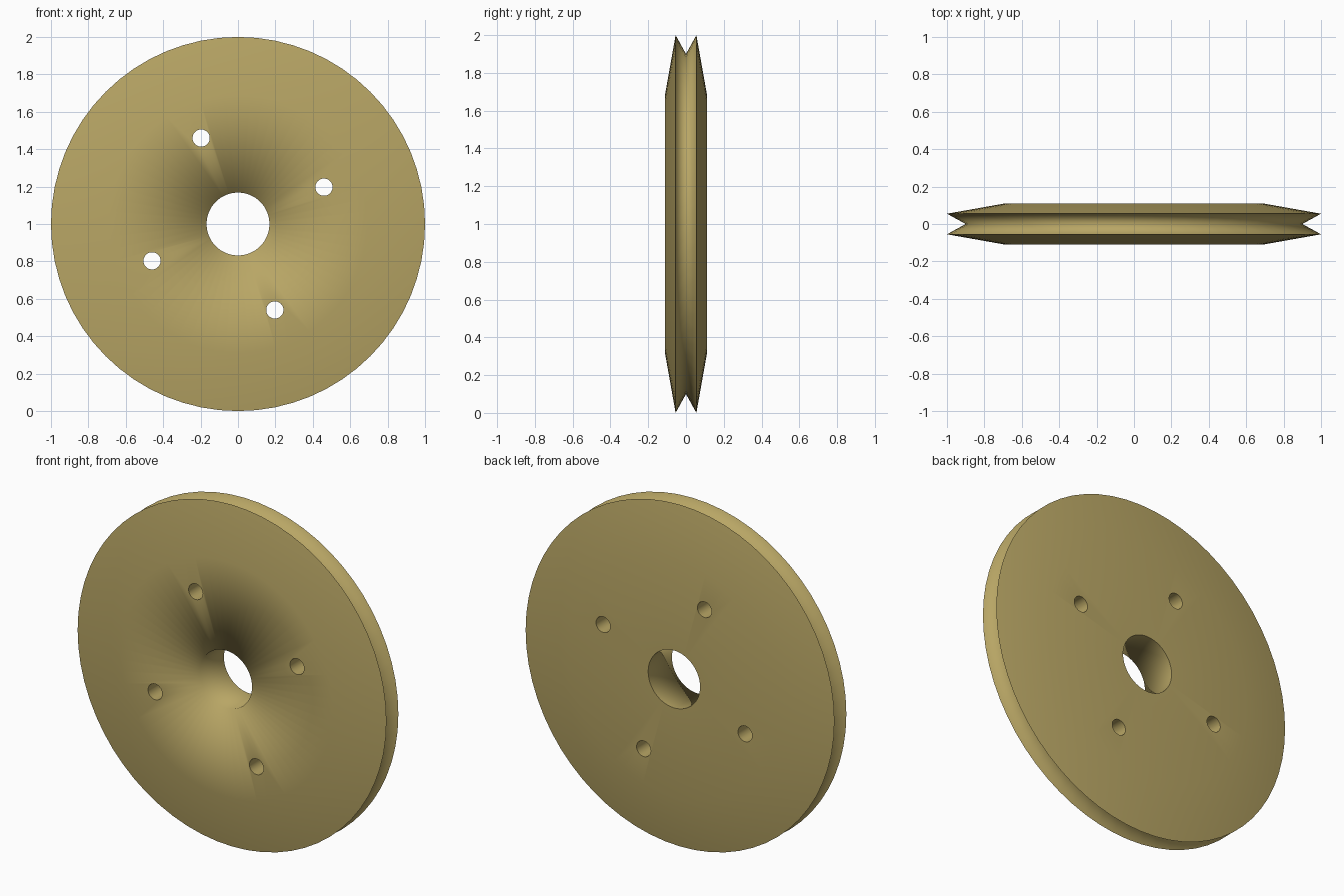
import bpy, bmesh, math
from mathutils import Matrix, Vector

if "Cube" in bpy.data.objects:
    bpy.data.objects.remove(bpy.data.objects["Cube"])

SEGMENTS = 64
BORE = 0.168
# closed (radius, y) profile: bore, flat faces, tapered rims, V groove
PROFILE = [(BORE, -0.11), (0.69, -0.11), (1.0, -0.055), (0.90, 0.0),
           (1.0, 0.055), (0.69, 0.11), (BORE, 0.11)]


def link(bm, name):
    bmesh.ops.recalc_face_normals(bm, faces=bm.faces)
    mesh = bpy.data.meshes.new(name)
    bm.to_mesh(mesh)
    bm.free()
    obj = bpy.data.objects.new(name, mesh)
    bpy.context.collection.objects.link(obj)
    return obj


# grooved wheel, revolved about the y axis
bm = bmesh.new()
rings = []
for i in range(SEGMENTS):
    a = 2 * math.pi * i / SEGMENTS
    rings.append([bm.verts.new((r * math.cos(a), y, 1 + r * math.sin(a))) for r, y in PROFILE])
for i, ring in enumerate(rings):
    nxt = rings[(i + 1) % SEGMENTS]
    for j in range(len(PROFILE)):
        k = (j + 1) % len(PROFILE)
        bm.faces.new((ring[j], ring[k], nxt[k], nxt[j]))
wheel = link(bm, "pulley_wheel")

# four bolt hole cutters
bm = bmesh.new()
for i in range(4):
    a = math.radians(23.2 + 90 * i)
    place = Matrix.Translation((0.5 * math.cos(a), 0, 1 + 0.5 * math.sin(a)))
    bmesh.ops.create_cone(bm, cap_ends=True, segments=32, radius1=0.046, radius2=0.046,
                          depth=0.5, matrix=place @ Matrix.Rotation(math.pi / 2, 4, 'X'))
cutter = link(bm, "bolt_hole_cutter")
cutter.hide_render = True

mod = wheel.modifiers.new("bolt_holes", 'BOOLEAN')
mod.object = cutter
mod.operation = 'DIFFERENCE'
mod.solver = 'EXACT'
bpy.context.view_layer.objects.active = wheel
bpy.ops.object.modifier_apply(modifier=mod.name)
bpy.data.objects.remove(cutter)

# smooth shading; the front bore lip and groove bottom stay soft, other corners are sharp
bm = bmesh.new()
bm.from_mesh(wheel.data)
for f in bm.faces:
    f.smooth = True
for e in bm.edges:
    mid = (e.verts[0].co + e.verts[1].co) / 2
    r = (mid - Vector((0, mid.y, 1))).length
    soft = (r < 0.2 and mid.y < 0) or (0.85 < r < 0.95 and abs(mid.y) < 0.01)
    e.smooth = soft or e.calc_face_angle(0) < math.radians(35)
bm.to_mesh(wheel.data)
bm.free()

# brass colour
mat = bpy.data.materials.new("brass")
mat.diffuse_color = (0.48, 0.38, 0.13, 1)
mat.use_nodes = True
mat.node_tree.nodes["Principled BSDF"].inputs["Base Color"].default_value = mat.diffuse_color
wheel.data.materials.clear()
wheel.data.materials.append(mat)
